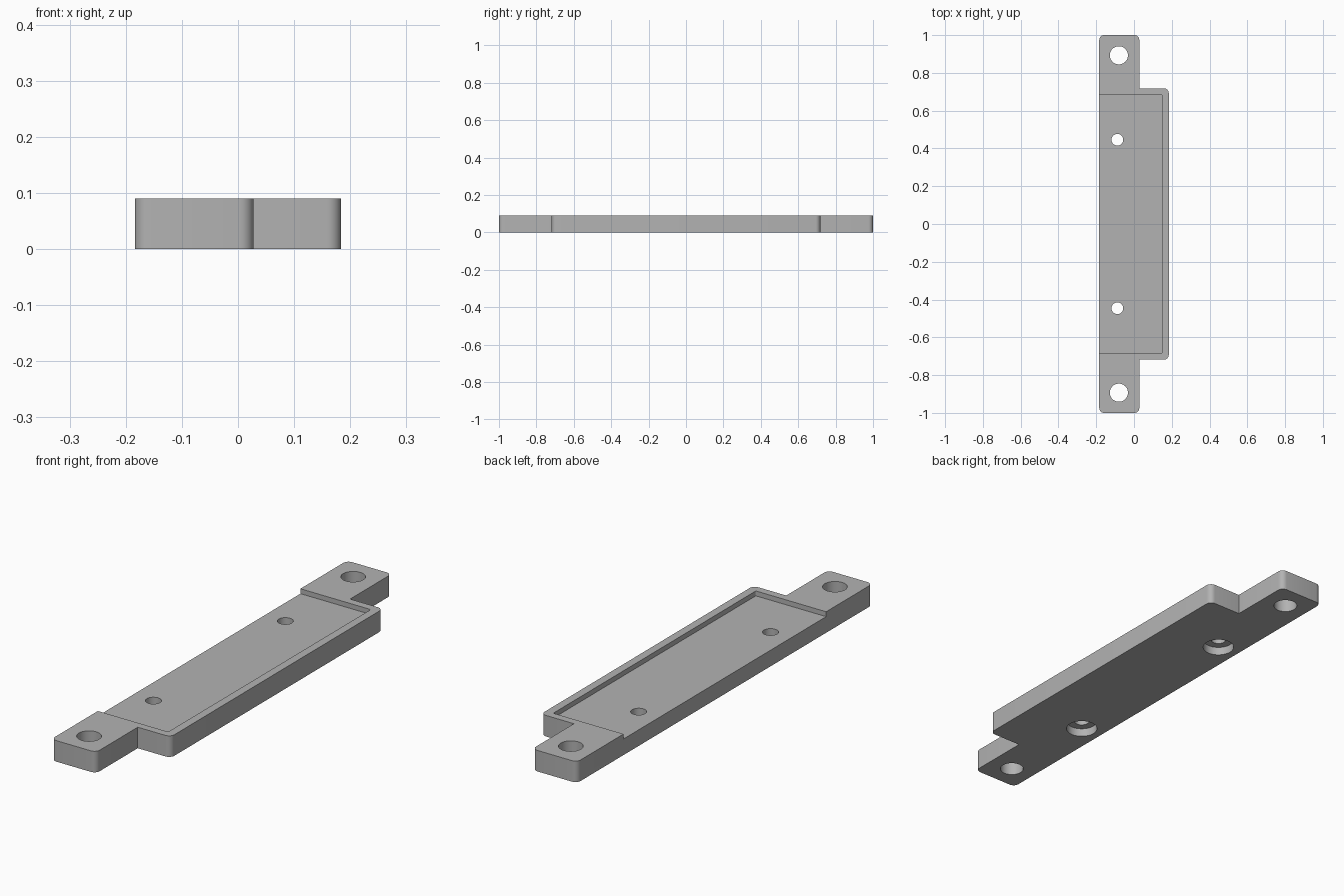
import bpy, bmesh
from math import radians

if "Cube" in bpy.data.objects:
    bpy.data.objects.remove(bpy.data.objects["Cube"], do_unlink=True)

HEIGHT = 0.09
BACK, TAB, FRONT = -0.184, 0.028, 0.184    # x of the straight edge, tab edge, body edge
END, BODY = 1.0, 0.718                     # half lengths of the whole plate and the body
FLOOR = 0.069

grey = bpy.data.materials.new("plain_grey")
grey.use_nodes = True
grey.diffuse_color = (0.45, 0.45, 0.45, 1)
grey.node_tree.nodes["Principled BSDF"].inputs["Base Color"].default_value = grey.diffuse_color


def prism(name, outline, z0, z1, round_at=None, radius=0.0):
    """Extrude an outline and round the upright edges that pass the test."""
    bm = bmesh.new()
    face = bm.faces.new([bm.verts.new((x, y, z0)) for x, y in outline])
    top = bmesh.ops.extrude_face_region(bm, geom=[face])["geom"]
    bmesh.ops.translate(bm, vec=(0, 0, z1 - z0),
                        verts=[v for v in top if isinstance(v, bmesh.types.BMVert)])
    bmesh.ops.recalc_face_normals(bm, faces=bm.faces)
    if round_at:
        edges = [e for e in bm.edges
                 if abs(e.verts[0].co.z - e.verts[1].co.z) > 1e-4 and round_at(e.verts[0].co)]
        bmesh.ops.bevel(bm, geom=edges, offset=radius, segments=6, profile=0.5, affect='EDGES')
    mesh = bpy.data.meshes.new(name)
    bm.to_mesh(mesh)
    bm.free()
    mesh.materials.append(grey)
    obj = bpy.data.objects.new(name, mesh)
    bpy.context.collection.objects.link(obj)
    return obj


def drill(x, y, radius, z0, z1):
    """Cylinder used to cut a hole."""
    bpy.ops.mesh.primitive_cylinder_add(vertices=48, radius=radius, depth=z1 - z0,
                                        location=(x, y, (z0 + z1) / 2))
    obj = bpy.context.object
    obj.name = "hole_cutter"
    obj.data.materials.append(grey)
    return obj


# Plate: long body with a narrower tab at each end
half = [(BACK, END), (TAB, END), (TAB, BODY), (FRONT, BODY)]
outline = half + [(x, -y) for x, y in reversed(half)]
inner_corner = lambda c: abs(c.x - TAB) < 0.01 and abs(c.y) < BODY + 0.01
plate = prism("mounting_plate", outline, 0, HEIGHT, lambda c: not inner_corner(c), 0.025)

# Shallow recess, open along the straight edge
pocket = [(BACK - 0.1, -0.685), (0.149, -0.685), (0.149, 0.685), (BACK - 0.1, 0.685)]
cutters = [prism("recess_cutter", pocket, FLOOR, HEIGHT + 0.1, lambda c: c.x > 0, 0.006)]

# Tab holes, screw holes and the wide counterbores under them
for side in (-1, 1):
    cutters.append(drill(-0.08, side * 0.893, 0.048, -0.1, 0.2))
    cutters.append(drill(-0.088, side * 0.446, 0.031, -0.1, 0.2))
    cutters.append(drill(-0.088, side * 0.446, 0.064, -0.1, 0.036))

bpy.ops.object.select_all(action='DESELECT')
bpy.context.view_layer.objects.active = plate
plate.select_set(True)
for cutter in cutters:
    cutter.hide_render = True
    cut = plate.modifiers.new("cut", 'BOOLEAN')
    cut.operation = 'DIFFERENCE'
    cut.solver = 'EXACT'
    cut.object = cutter
    bpy.ops.object.modifier_apply(modifier=cut.name)
    bpy.data.objects.remove(cutter, do_unlink=True)

bpy.context.view_layer.objects.active = plate
plate.select_set(True)
bpy.ops.object.shade_smooth_by_angle(angle=radians(30))
